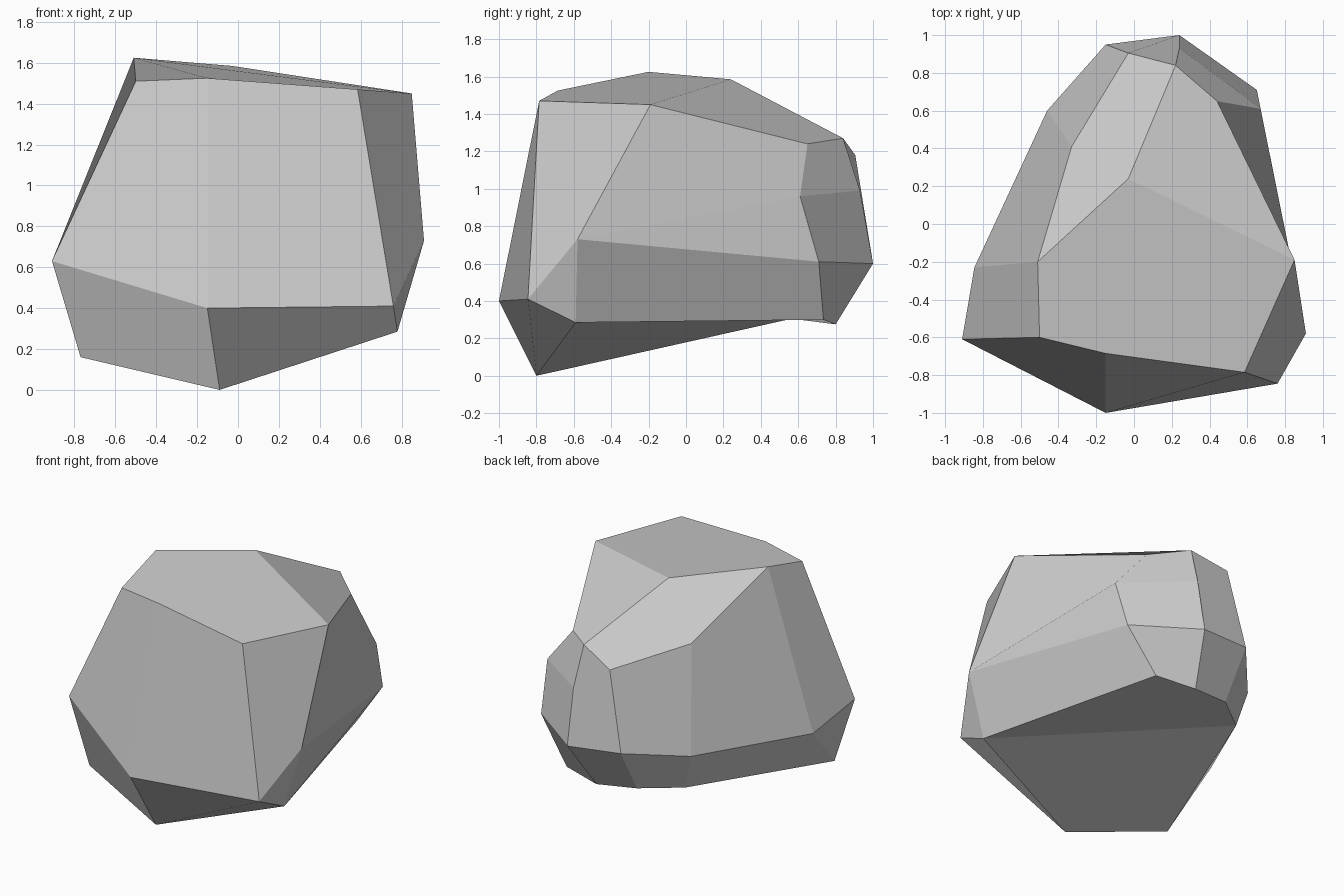
import bpy
import bmesh

# Remove the default cube if the scene has one
default_cube = bpy.data.objects.get("Cube")
if default_cube:
    bpy.data.objects.remove(default_cube, do_unlink=True)


def make_material(name, color):
    material = bpy.data.materials.new(name)
    material.use_nodes = True
    material.diffuse_color = color
    for node in material.node_tree.nodes:
        if node.type == "BSDF_PRINCIPLED":
            node.inputs["Base Color"].default_value = color
    return material


def make_chiselled_stone(name, corners, facets, material):
    """Join lettered corners into broad flat-shaded facets."""
    bm = bmesh.new()
    verts = {letter: bm.verts.new(place) for letter, place in corners.items()}
    for facet in facets:
        face = bm.faces.new([verts[letter] for letter in facet])
        face.smooth = False
    bmesh.ops.recalc_face_normals(bm, faces=bm.faces[:])

    mesh = bpy.data.meshes.new(name)
    bm.to_mesh(mesh)
    bm.free()
    mesh.materials.append(material)
    stone = bpy.data.objects.new(name, mesh)
    bpy.context.collection.objects.link(stone)
    return stone


# Underside: low front keel, then the raised rear edge
underside = {
    "F": (-.09, -.8, 0), "G": (-.77, -.58, .16), "E": (.78, -.59, .285),
    "o": (.43, .735, .3), "n": (.15, .8, .275),
    "t": (-.14, .755, .305), "u": (-.39, .565, .305),
}

# Widest belt around the body
belt = {
    "M": (-.15, -1, .4), "L": (.76, -.845, .41), "D": (.91, -.58, .73),
    "O": (.65, .71, .61), "N": (.24, 1, .6), "T": (-.15, .95, .63),
    "U": (-.46, .6, .56), "V": (-.845, -.23, .51), "H": (-.91, -.61, .63),
}

# Sloping shoulder at the back
shoulder = {
    "P": (.67, .61, .96), "X": (.24, .93, .99), "Q": (.44, .65, 1.24),
    "R": (.22, .84, 1.27), "S": (-.03, .905, 1.18), "W": (-.33, .41, 1.26),
}

# Crown
crown = {
    "I": (-.5, -.6, 1.51), "J": (-.15, -.685, 1.525), "K": (.585, -.785, 1.47),
    "C": (.85, -.19, 1.45), "B": (-.03, .24, 1.585), "A": (-.51, -.2, 1.625),
}

# Facets of each side, as runs of corner letters
front_facets = ["IHMJ", "MLKJ", "MHGF"]
right_facets = ["KLDC", "LED", "EoOD", "DOP", "DPQC"]
left_facets = ["AIHV", "AWUV", "VUuG", "VGH"]
back_facets = ["OonN", "NntT", "TtuU", "SWUT", "QRXP", "XRSTN", "PXNO"]
top_facets = ["BCKJIA", "CBRQ", "AWSRB"]
bottom_facets = ["FELM", "FGuE", "Eontu"]

stone_grey = make_material("stone grey", (.6, .6, .6, 1))
make_chiselled_stone(
    "boulder",
    {**underside, **belt, **shoulder, **crown},
    front_facets + right_facets + left_facets
    + back_facets + top_facets + bottom_facets,
    stone_grey,
)
